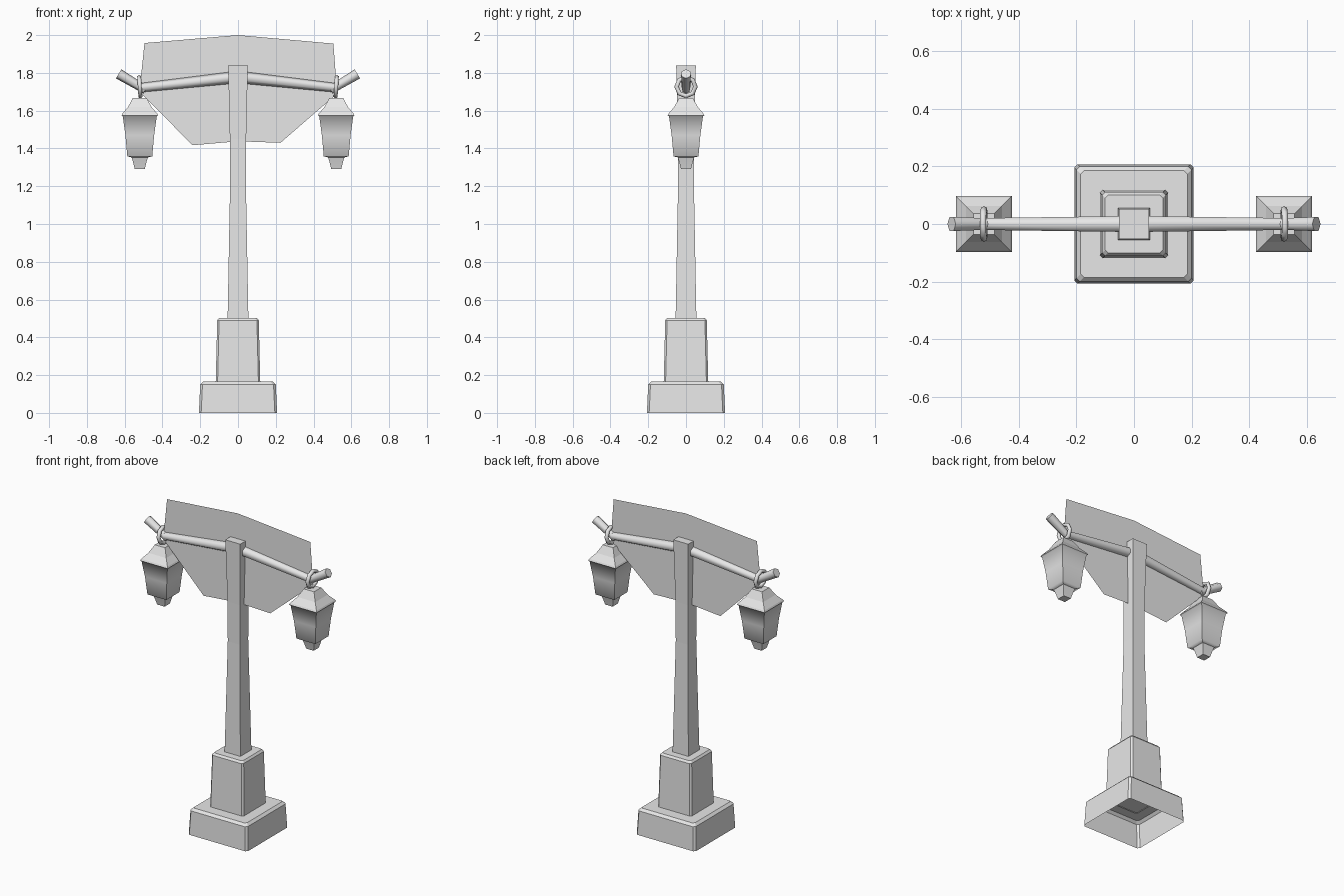
import bpy, bmesh, math
from mathutils import Vector

if "Cube" in bpy.data.objects:
    bpy.data.objects.remove(bpy.data.objects["Cube"], do_unlink=True)

# One plain grey for the whole model
GREY = (0.8, 0.8, 0.8, 1.0)
grey = bpy.data.materials.new("light_grey")
grey.use_nodes = True
grey.diffuse_color = GREY
for node in grey.node_tree.nodes:
    if node.type == 'BSDF_PRINCIPLED':
        node.inputs["Base Color"].default_value = GREY


def finish(name, bm):
    mesh = bpy.data.meshes.new(name)
    bm.to_mesh(mesh)
    bm.free()
    mesh.materials.append(grey)
    obj = bpy.data.objects.new(name, mesh)
    bpy.context.collection.objects.link(obj)
    return obj


def skin(bm, rings, smooth=False):
    """Join a stack of equal vertex rings with side faces."""
    for low, high in zip(rings, rings[1:]):
        n = len(low)
        for i in range(n):
            j = (i + 1) % n
            face = bm.faces.new((low[i], low[j], high[j], high[i]))
            face.smooth = smooth


def cap(bm, ring):
    face = bm.faces.new(ring)
    for edge in face.edges:
        edge.smooth = False


def square_loft(name, profile, x=0.0, chamfer=0.0, top=True, bottom=False, smooth=False):
    """Stack of square sections; profile is (z, half width) from the bottom up."""
    bm = bmesh.new()
    rings = []
    for z, h in profile:
        c = h - chamfer
        if chamfer:
            pts = [(c, -h), (h, -c), (h, c), (c, h), (-c, h), (-h, c), (-h, -c), (-c, -h)]
        else:
            pts = [(h, -h), (h, h), (-h, h), (-h, -h)]
        rings.append([bm.verts.new((x + px, py, z)) for px, py in pts])
    skin(bm, rings, smooth)
    # Corner edges stay sharp while the profile blends smoothly
    for low, high in zip(rings, rings[1:]):
        for a, b in zip(low, high):
            bm.edges.get((a, b)).smooth = False
    if top:
        cap(bm, rings[-1])
    if bottom:
        cap(bm, rings[0][::-1])
    return finish(name, bm)


def tube(name, path, sides=6):
    """Round bar in the xz plane; path is (x, z, radius)."""
    bm = bmesh.new()
    rings = []
    pts = [Vector((x, 0, z)) for x, z, r in path]
    for k, (x, z, r) in enumerate(path):
        along = (pts[min(k + 1, len(pts) - 1)] - pts[max(k - 1, 0)]).normalized()
        up = Vector((0, 1, 0)).cross(along)
        ring = []
        for i in range(sides):
            a = math.tau * i / sides
            ring.append(bm.verts.new(pts[k] + r * (math.cos(a) * up + math.sin(a) * Vector((0, 1, 0)))))
        rings.append(ring)
    skin(bm, rings, True)
    cap(bm, rings[0][::-1])
    cap(bm, rings[-1])
    bmesh.ops.recalc_face_normals(bm, faces=bm.faces)
    return finish(name, bm)


# Stone base, pedestal and tapering post
square_loft("base", [(0, 0.207), (0.15, 0.2), (0.165, 0.185)], chamfer=0.012)
square_loft("pedestal", [(0.16, 0.118), (0.49, 0.11), (0.503, 0.1)], chamfer=0.01)
square_loft("post", [(0.5, 0.055), (1.2, 0.042), (1.45, 0.043), (1.84, 0.052)])

# Thin sign board standing in the plane of the arms
outline = [(-0.495, 1.958), (-0.522, 1.7), (-0.24, 1.417), (0, 1.438),
           (0.225, 1.43), (0.525, 1.69), (0.505, 1.955), (0, 2.0)]
bm = bmesh.new()
bm.faces.new([bm.verts.new((x, 0, z)) for x, z in outline])
finish("sign_board", bm)

for side, s in (("left", 1), ("right", -1)):
    # Arm with an upturned tip
    tube(side + "_arm", [(0, 1.778, 0.032), (s * 0.51, 1.722, 0.024)])
    tube(side + "_arm_tip", [(s * 0.49, 1.71, 0.022), (s * 0.632, 1.795, 0.028)])

    # Hanging ring around the arm
    x = s * 0.52
    bpy.ops.mesh.primitive_torus_add(major_segments=8, minor_segments=6, major_radius=0.05,
                                     minor_radius=0.012, location=(x, 0, 1.727),
                                     rotation=(0, math.pi / 2 + s * 0.06, 0))
    ring = bpy.context.object
    ring.name = side + "_ring"
    ring.data.materials.clear()
    ring.data.materials.append(grey)
    bpy.ops.object.shade_smooth()

    # Lantern: flared roof, tapering body, small foot
    square_loft(side + "_lantern_roof", [(1.575, 0.097), (1.585, 0.092), (1.62, 0.062), (1.668, 0.036)], x)
    square_loft(side + "_lantern_body",
                [(1.352, 0.04), (1.358, 0.066), (1.47, 0.076), (1.57, 0.09), (1.575, 0.097)],
                x, top=False, bottom=True, smooth=True)
    square_loft(side + "_lantern_foot", [(1.29, 0.026), (1.33, 0.036), (1.355, 0.044)],
                x, top=False, bottom=True, smooth=True)
